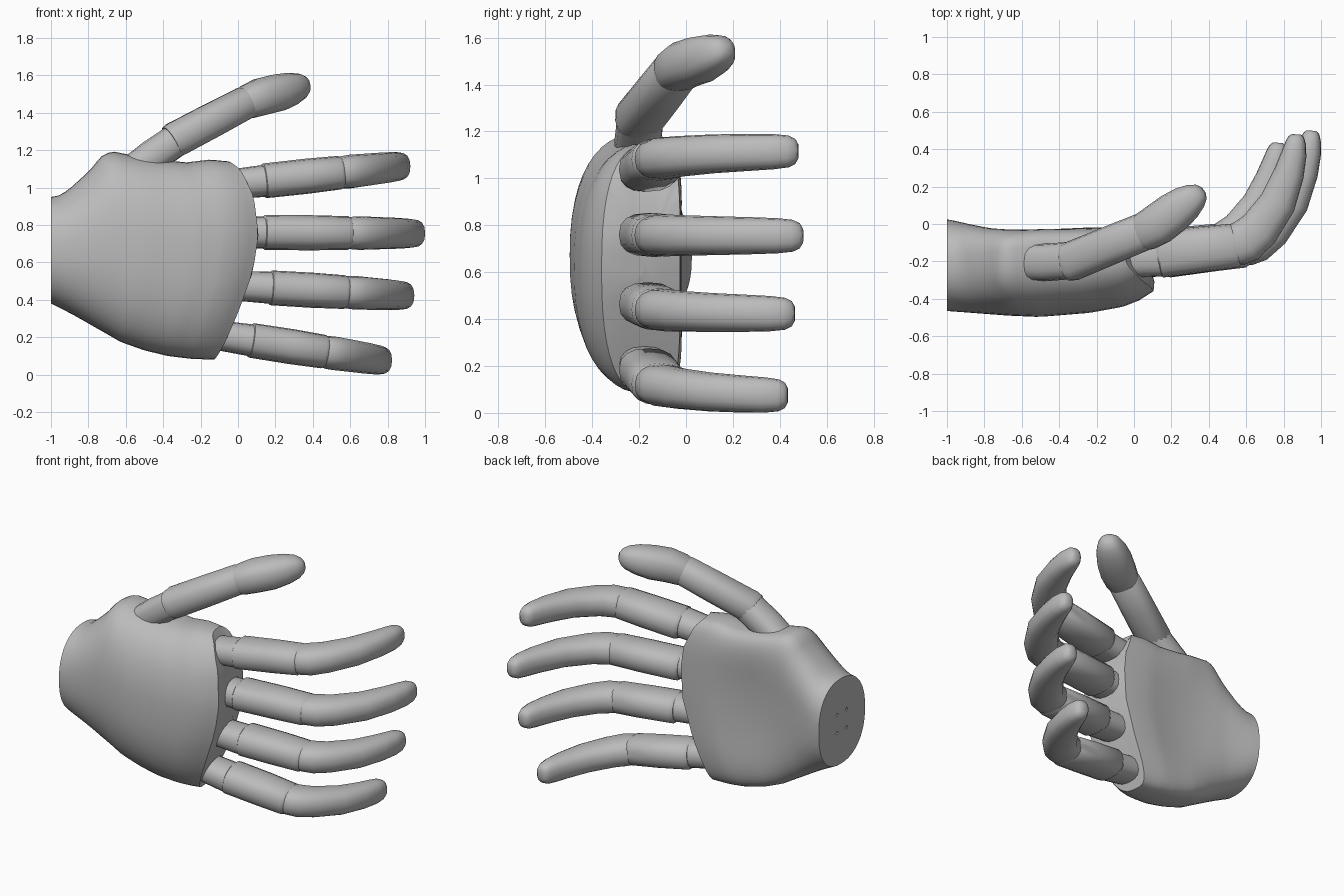
import bpy, bmesh
from math import sin, cos, pi, radians
from mathutils import Vector

if "Cube" in bpy.data.objects:
    bpy.data.objects.remove(bpy.data.objects["Cube"], do_unlink=True)

grey = bpy.data.materials.new("matte_grey")
grey.use_nodes = True
grey.diffuse_color = (0.5, 0.5, 0.5, 1)
grey.node_tree.nodes["Principled BSDF"].inputs["Base Color"].default_value = (0.5, 0.5, 0.5, 1)


def lerp_table(table, t):
    """Straight-line lookup in a list of (position, value) pairs."""
    for (a, va), (b, vb) in zip(table, table[1:]):
        if t <= b:
            return va + (vb - va) * max(0, (t - a) / (b - a))
    return table[-1][1]


def signed_power(v, p):
    return abs(v) ** p * (1 if v > 0 else -1)


def loft(name, rings, angle):
    """Skin closed rings of points and cap both ends."""
    bm = bmesh.new()
    loops = [[bm.verts.new(p) for p in ring] for ring in rings]
    n = len(loops[0])
    for a, b in zip(loops, loops[1:]):
        for i in range(n):
            j = (i + 1) % n
            bm.faces.new((a[i], a[j], b[j], b[i]))
    bm.faces.new(loops[0][::-1])
    bm.faces.new(loops[-1])
    bmesh.ops.recalc_face_normals(bm, faces=bm.faces)
    mesh = bpy.data.meshes.new(name)
    bm.to_mesh(mesh)
    bm.free()
    mesh.materials.append(grey)
    obj = bpy.data.objects.new(name, mesh)
    bpy.context.collection.objects.link(obj)
    bpy.ops.object.select_all(action='DESELECT')
    obj.select_set(True)
    bpy.context.view_layer.objects.active = obj
    bpy.ops.object.shade_smooth_by_angle(angle=radians(angle))
    return obj


def limb(name, path, sides=16):
    """Squarish oval tube along (centre, half width, half depth) stations."""
    centres = [Vector(p) for p, w, d in path]
    rings = []
    for k, (p, w, d) in enumerate(path):
        along = (centres[min(k + 1, len(path) - 1)] - centres[max(k - 1, 0)]).normalized()
        depth = Vector((0, 0, 1)).cross(along).normalized()
        wide = along.cross(depth)
        turns = [2 * pi * i / sides for i in range(sides)]
        rings.append([centres[k] + wide * w * signed_power(sin(t), .82)
                      + depth * d * signed_power(cos(t), .82) for t in turns])
    return loft(name, rings, 40)


# Palm: D-shaped sections from the wrist to a curved, slightly slanted knuckle end
LOW = [(0, .38), (.1, .33), (.25, .25), (.4, .175), (.55, .13), (.7, .10), (.85, .085), (1, .08)]
HIGH = [(0, .95), (.05, .96), (.1, 1.0), (.2, 1.09), (.28, 1.165), (.34, 1.195), (.45, 1.175),
        (.6, 1.15), (.75, 1.135), (.9, 1.15), (1, 1.14)]
BACK = [(0, -.465), (.3, -.49), (.45, -.497), (.7, -.475), (.85, -.445), (.93, -.41), (1, -.36)]
FRONT = [(0, .025), (.1, .005), (.2, -.008), (.8, -.008), (1, -.025)]
EDGE = [(.08, -.11), (.33, 0), (.55, .08), (.75, .11), (.95, .085), (1.1, .015), (1.16, -.05)]


def palm_point(u, y, z):
    slant = .045 * max(0, y + .3) / .27
    return (-1 + u * (1 + lerp_table(EDGE, z)) - slant * u ** 3, y, z)


def palm_ring(u, shrink=1):
    lo, hi = lerp_table(LOW, u), lerp_table(HIGH, u)
    back, front = lerp_table(BACK, u), lerp_table(FRONT, u)
    mid_y, mid_z, half = -.21 + .04 * u, (lo + hi) / 2, (hi - lo) / 2
    ring = []
    for i in range(48):
        t = 2 * pi * i / 48
        c, s = cos(t), sin(t)
        power = .9 - .1 * u if c < 0 else .85 - .4 * min(1, u * 2)
        reach = (mid_y - back) if c < 0 else (front - mid_y)
        y = reach * signed_power(c, power)
        z = half * signed_power(s, power)
        if c > 0:  # hollow of the palm
            y -= .04 * sin(pi * u) ** 2 * max(0, 1 - (z / half) ** 2) ** 2
        ring.append(palm_point(u, mid_y + y * shrink, mid_z + z * shrink))
    return ring


steps = 28
palm = loft("palm", [palm_ring(k / steps) for k in range(steps + 1)]
            + [palm_ring(1, s) for s in (.75, .5, .25, .05)], 45)

# Four small pin holes in the wrist face
for k in range(4):
    bpy.ops.mesh.primitive_cylinder_add(
        vertices=10, radius=.011, depth=.1, rotation=(0, pi / 2, 0),
        location=(-1, -.22 + .05 * (-1) ** k, .66 + .06 * (-1) ** (k // 2)))
    cutter = bpy.context.object
    cutter.name = "pin_hole_cutter_%d" % (k + 1)
    cutter.hide_render = True
    cutter.hide_set(True)
    hole = palm.modifiers.new("pin_hole", 'BOOLEAN')
    hole.operation = 'DIFFERENCE'
    hole.object = cutter

# Fingers: (name, start x, end x, start z, end z, tip height in y)
FINGERS = [("index", .13, .91, 1.035, 1.12, .48), ("middle", .13, .995, .76, .755, .5),
           ("ring", .165, .93, .465, .42, .465), ("little", .06, .81, .185, .068, .435)]
# Stations are (fraction of length, y, half width, half depth)
KNUCKLE = [(-.22, -.18, .08, .105), (.03, -.17, .086, .11)]
LOWER = [(-.005, -.165, .08, .108), (.015, -.162, .093, .125), (.3, -.135, .094, .122),
         (.53, -.115, .09, .118), (.55, -.113, .08, .105)]
UPPER = [(.5, -.117, .078, .1), (.54, -.11, .086, .115), (.6, -.09, .09, .118),
         (.69, -.03, .087, .11), (.82, .12, .083, .098), (.895, .28, .079, .082),
         (.93, .39, .075, .068), (.942, .455, .068, .054), (.945, .485, .054, .042),
         (.946, .499, .03, .026)]

for name, x0, x1, z0, z1, tip in FINGERS:
    for part, stations in (("knuckle", KNUCKLE), ("lower", LOWER), ("upper", UPPER)):
        limb(name + "_finger_" + part,
             [((x0 + a * (x1 - x0), y * tip / .5 if y > 0 else y, z0 + a * (z1 - z0)), w, d)
              for a, y, w, d in stations])

# Thumb: root, lower and upper segments
limb("thumb_root", [((-.55, -.205, 1.1), .085, .098), ((-.46, -.205, 1.165), .09, .1),
                    ((-.3, -.192, 1.275), .088, .1)])
limb("thumb_lower", [((-.355, -.205, 1.245), .088, .1), ((-.335, -.2, 1.257), .094, .106),
                     ((-.13, -.115, 1.365), .092, .104), ((.04, -.045, 1.455), .088, .102),
                     ((.06, -.037, 1.465), .075, .09)])
limb("thumb_upper", [((.02, -.055, 1.445), .08, .09), ((.06, -.04, 1.46), .092, .105),
                     ((.13, .0, 1.487), .1, .112), ((.21, .06, 1.507), .1, .11),
                     ((.28, .113, 1.528), .088, .096), ((.33, .15, 1.542), .07, .073),
                     ((.357, .17, 1.549), .047, .05), ((.37, .18, 1.552), .02, .022)])
